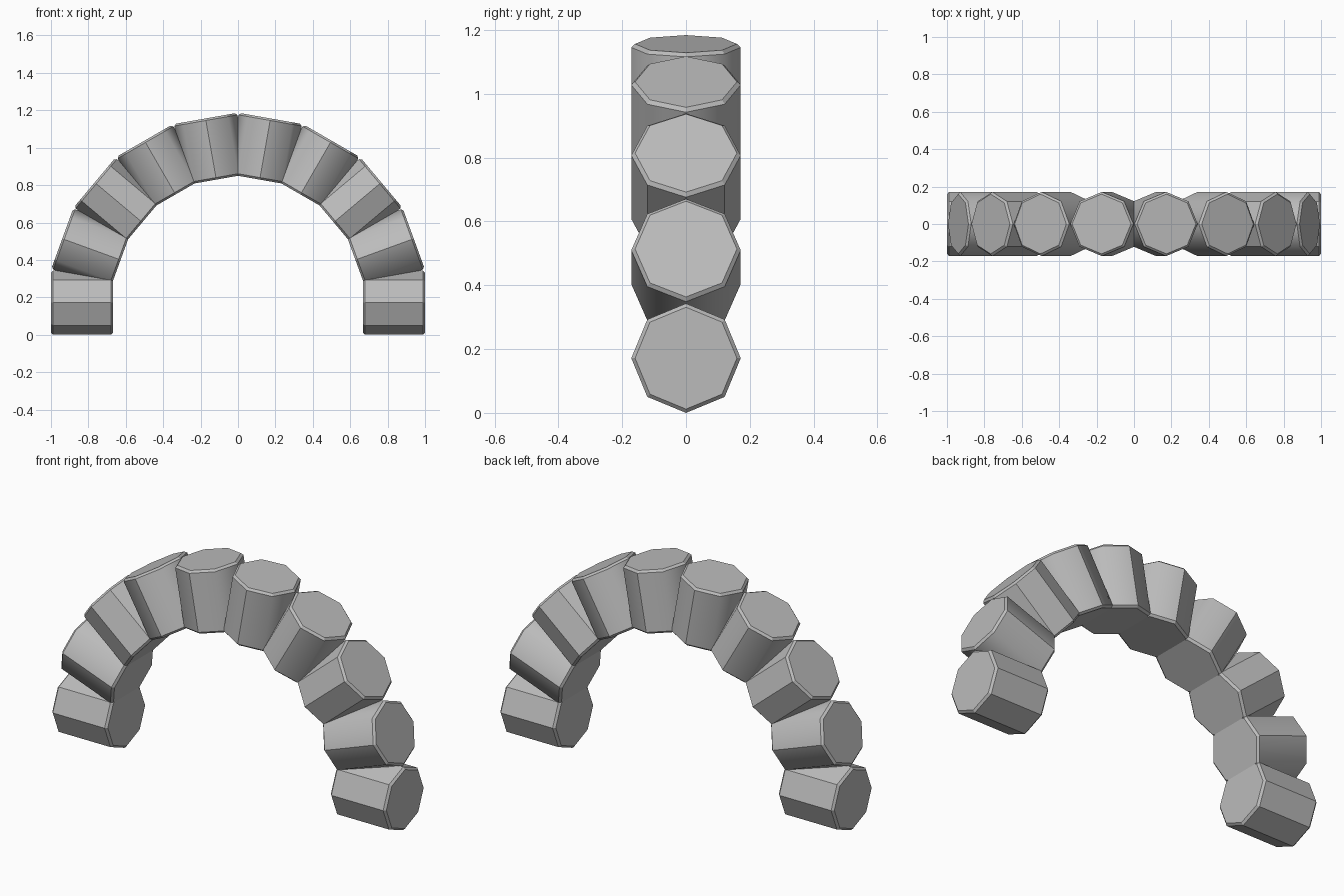
import bpy
import bmesh
from math import radians, cos, sin
from mathutils import Matrix

if "Cube" in bpy.data.objects:
    bpy.data.objects.remove(bpy.data.objects["Cube"], do_unlink=True)

STONES = 10          # stones in the half circle
RADIUS = 0.1715      # stone corner radius
INNER, OUTER = 0.668, 1.0
CHAMFER = 0.011
ROUNDED = (1, 3, 4)  # stones, counted from each foot, with softened sides

stone_grey = bpy.data.materials.new("stone_grey")
stone_grey.use_nodes = True
GREY = (0.5, 0.5, 0.5, 1.0)
stone_grey.diffuse_color = GREY
stone_grey.node_tree.nodes["Principled BSDF"].inputs["Base Color"].default_value = GREY


def add_stone(index):
    """Octagonal block with chamfered rims, its axis pointing out from the arch centre."""
    bm = bmesh.new()
    bmesh.ops.create_cone(bm, cap_ends=True, segments=8, radius1=RADIUS,
                          radius2=RADIUS, depth=OUTER - INNER)
    rims = [e for e in bm.edges if abs(e.verts[0].co.z - e.verts[1].co.z) < 0.01]
    bmesh.ops.bevel(bm, geom=rims, offset=CHAMFER, segments=1, affect='EDGES')

    # Soften the long edges only; the front and back ridges stay crisp
    softened = min(index, STONES - 1 - index) in ROUNDED
    for face in bm.faces:
        face.smooth = softened
    for edge in bm.edges:
        a, b = (v.co for v in edge.verts)
        lengthwise = abs(a.z - b.z) > 0.1
        ridge = abs(a.x) < 0.01
        edge.smooth = lengthwise and not ridge

    # Swing the block to its place on the half circle
    angle = radians(180 * index / (STONES - 1))
    middle = (INNER + OUTER) / 2
    place = Matrix.Translation((middle * cos(angle), 0, RADIUS + middle * sin(angle)))
    turn = Matrix.Rotation(radians(90) - angle, 4, 'Y')
    bm.transform(place @ turn)

    mesh = bpy.data.meshes.new(f"arch_stone_{index + 1}")
    bm.to_mesh(mesh)
    bm.free()
    mesh.materials.append(stone_grey)
    obj = bpy.data.objects.new(mesh.name, mesh)
    bpy.context.collection.objects.link(obj)


for i in range(STONES):
    add_stone(i)
